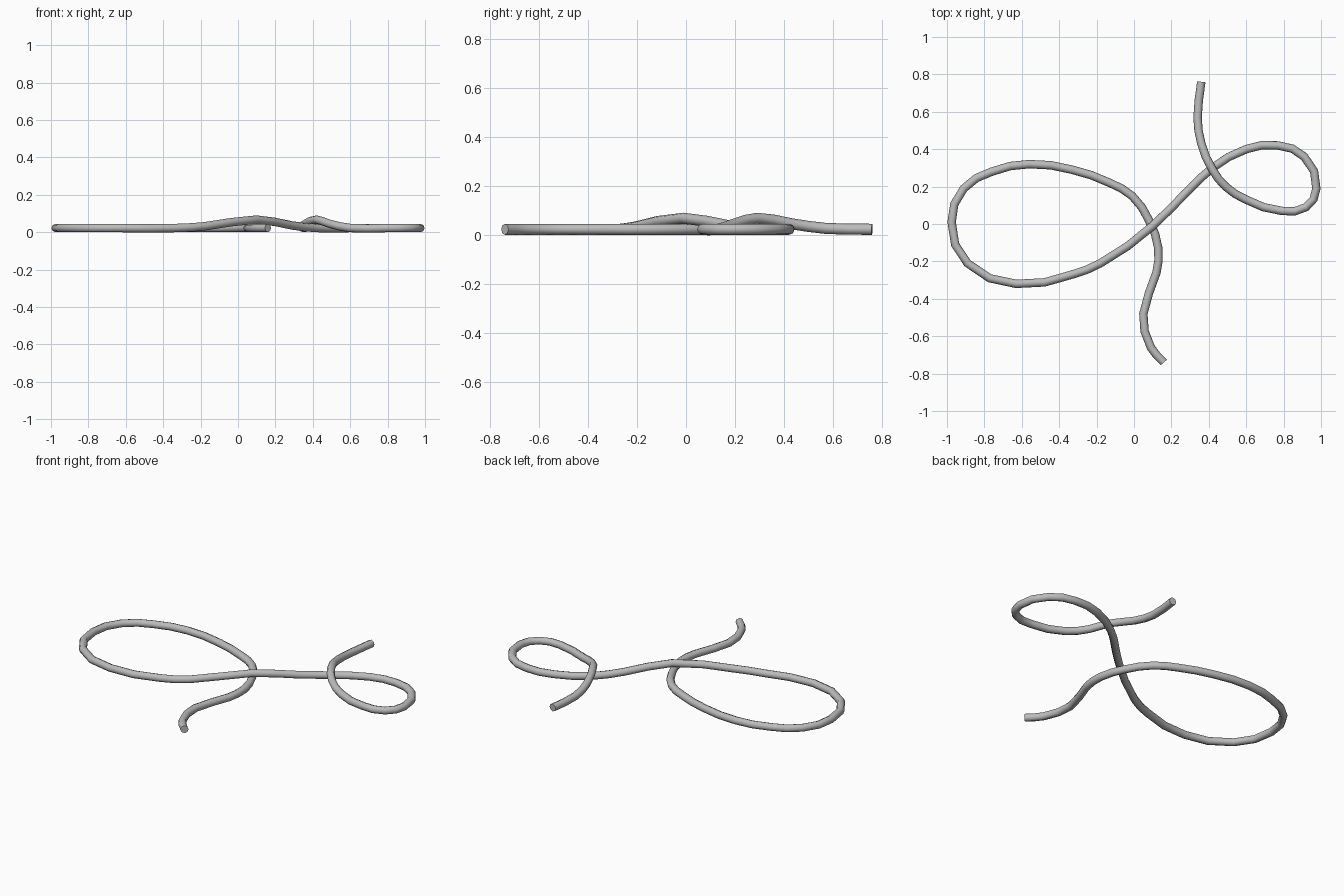
import bpy
import math

RADIUS = 0.0225      # rope thickness / 2
LIFT = 0.045         # extra height where one strand passes over another

default_cube = bpy.data.objects.get("Cube")
if default_cube:
    bpy.data.objects.remove(default_cube, do_unlink=True)


def make_material(name, colour):
    material = bpy.data.materials.new(name)
    material.use_nodes = True
    material.diffuse_color = colour
    shader = material.node_tree.nodes["Principled BSDF"]
    shader.inputs["Base Color"].default_value = colour
    return material


def make_rope(name, path, material):
    """Sweep a round section along a smooth path of (x, y, lift fraction)."""
    curve = bpy.data.curves.new(name, "CURVE")
    curve.dimensions = "3D"
    curve.resolution_u = 2
    curve.bevel_depth = RADIUS
    curve.bevel_resolution = 2
    curve.use_fill_caps = True
    spline = curve.splines.new("BEZIER")
    spline.bezier_points.add(len(path) - 1)
    for point, (x, y, lift) in zip(spline.bezier_points, path):
        point.co = (x, y, RADIUS + LIFT * lift)
        point.handle_left_type = point.handle_right_type = "AUTO"
    curve.materials.append(material)

    rope = bpy.data.objects.new(name, curve)
    bpy.context.collection.objects.link(rope)
    bpy.ops.object.select_all(action="DESELECT")
    rope.select_set(True)
    bpy.context.view_layer.objects.active = rope
    bpy.ops.object.convert(target="MESH")
    rope = bpy.context.object

    # Slightly worn rims on the two cut ends
    bevel = rope.modifiers.new("end_chamfer", "BEVEL")
    bevel.width = 0.006
    bevel.segments = 1
    bevel.limit_method = "ANGLE"
    bevel.angle_limit = math.radians(65)
    bpy.ops.object.modifier_apply(modifier=bevel.name)
    bpy.ops.object.shade_smooth_by_angle(angle=math.radians(50))
    return rope


# Front loose end, curling back under the crossing
front_tail = [(.16, -.74, 0), (.09, -.66, 0), (.05, -.48, 0),
              (.12, -.26, 0), (.13, -.13, 0), (.08, .02, 0)]

# Large loop, clockwise seen from below
large_loop = [(-.01, .15, 0), (-.13, .22, 0), (-.33, .29, 0), (-.56, .32, 0),
              (-.76, .28, 0), (-.91, .19, 0), (-.975, .01, 0),
              (-.89, -.21, 0), (-.63, -.32, 0), (-.33, -.27, 0)]

# Long strand crossing over the front tail
crossing = [(-.18, -.21, .2), (.1, -.01, 1), (.29, .18, .3), (.42, .3, 0)]

# Small loop, then the back loose end crossing over the long strand
small_loop = [(.6, .4, 0), (.77, .42, 0), (.91, .36, 0), (.975, .19, 0),
              (.92, .09, 0), (.79, .07, 0), (.6, .13, 0)]
back_tail = [(.49, .2, .5), (.42, .29, 1), (.36, .43, .5),
             (.34, .57, .08), (.36, .76, 0)]

grey = make_material("rope_grey", (0.5, 0.5, 0.5, 1))
make_rope("rope", front_tail + large_loop + crossing + small_loop + back_tail, grey)
